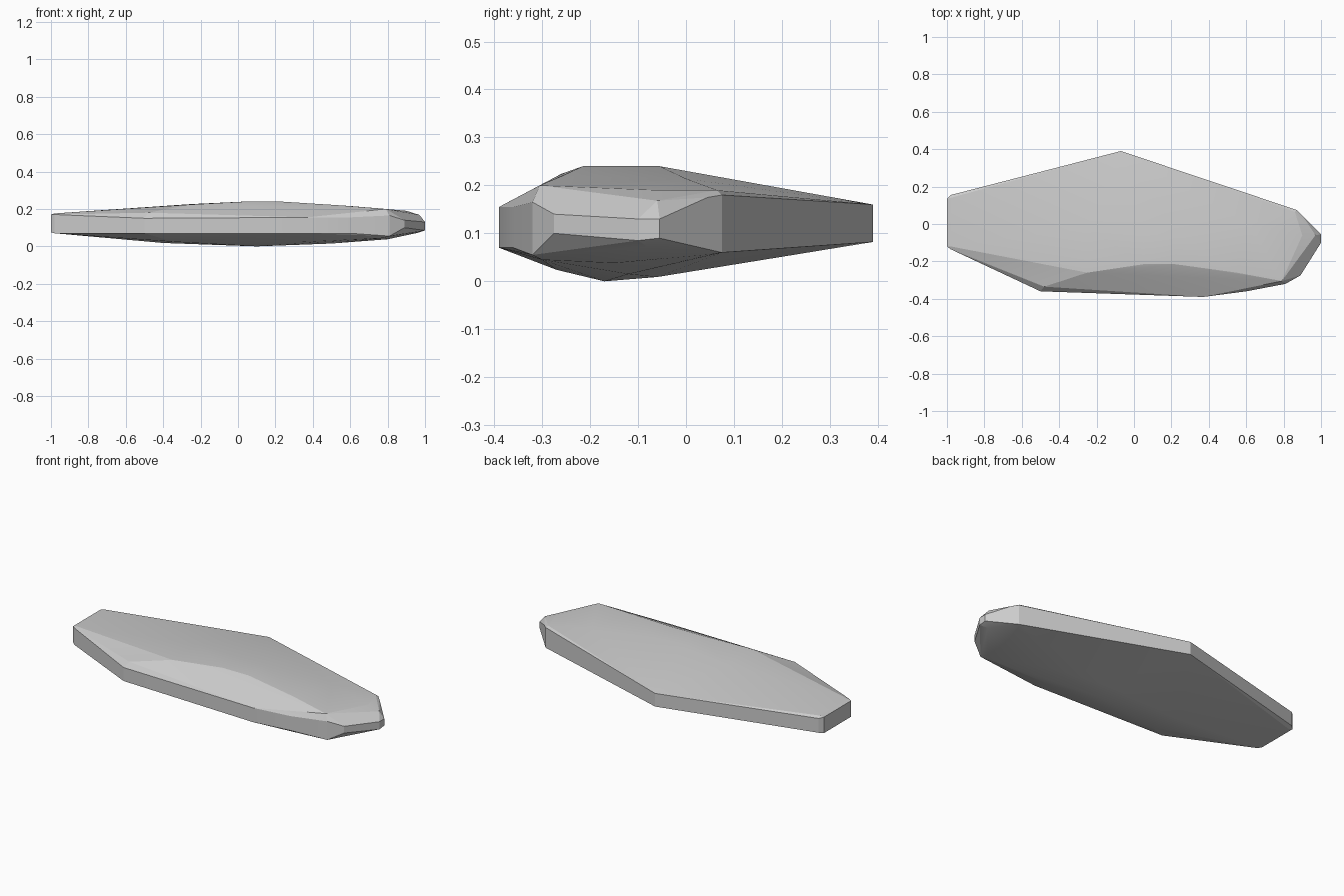
import bpy, bmesh

# Rim of the stone: x, y, low z, high z
rim = [
    (-1.00, 0.135, 0.075, 0.17), (-0.98, 0.155, 0.08, 0.165),
    (-0.07, 0.39, 0.082, 0.16), (0.87, 0.075, 0.06, 0.18),
    (0.90, 0.045, 0.07, 0.175), (1.00, -0.055, 0.09, 0.13),
    (1.00, -0.10, 0.085, 0.13), (0.89, -0.275, 0.10, 0.14),
    (0.81, -0.32, 0.055, 0.165), (0.60, -0.36, 0.07, 0.155),
    (0.37, -0.39, 0.07, 0.155), (-0.50, -0.36, 0.07, 0.15),
    (-0.98, -0.135, 0.07, 0.17), (-1.00, -0.12, 0.075, 0.17),
]
# Crown: the front and back edges of the raised top
crown = [
    (-0.98, 0.14, 0.176), (-0.25, -0.02, 0.226), (0.05, -0.055, 0.24),
    (0.22, -0.055, 0.24), (0.62, 0.00, 0.214), (0.86, 0.065, 0.19),
    (-0.98, -0.12, 0.176), (-0.48, -0.335, 0.18), (-0.25, -0.26, 0.224),
    (0.05, -0.215, 0.24), (0.22, -0.215, 0.24), (0.55, -0.26, 0.219),
    (0.79, -0.305, 0.20), (0.90, -0.06, 0.19), (0.97, -0.06, 0.168),
]
# Belly: the shallow underside
belly = [
    (-0.98, 0.13, 0.07), (-0.40, -0.10, 0.018), (0.10, -0.17, 0.0),
    (0.15, -0.06, 0.009), (0.50, -0.12, 0.015), (0.80, -0.15, 0.038),
    (-0.35, -0.27, 0.025), (0.35, -0.27, 0.024), (0.78, -0.30, 0.045),
    (0.85, 0.05, 0.056), (0.96, -0.08, 0.072),
]

bm = bmesh.new()
for x, y, lo, hi in rim:
    bm.verts.new((x, y, lo))
    bm.verts.new((x, y, hi))
for p in crown + belly:
    bm.verts.new(p)

# Wrap all facets in one closed skin
res = bmesh.ops.convex_hull(bm, input=bm.verts)
loose = {g for g in res["geom_interior"] + res["geom_unused"]
         if isinstance(g, bmesh.types.BMVert) and not g.link_faces}
bmesh.ops.delete(bm, geom=list(loose), context='VERTS')
bmesh.ops.recalc_face_normals(bm, faces=bm.faces)
mesh = bpy.data.meshes.new("flat_stone")
bm.to_mesh(mesh)
bm.free()
stone = bpy.data.objects.new("flat_stone", mesh)
bpy.context.collection.objects.link(stone)

# Soft shading over shallow facets, crisp rim
bpy.context.view_layer.objects.active = stone
stone.select_set(True)
bpy.ops.object.shade_smooth_by_angle(angle=0.2)
